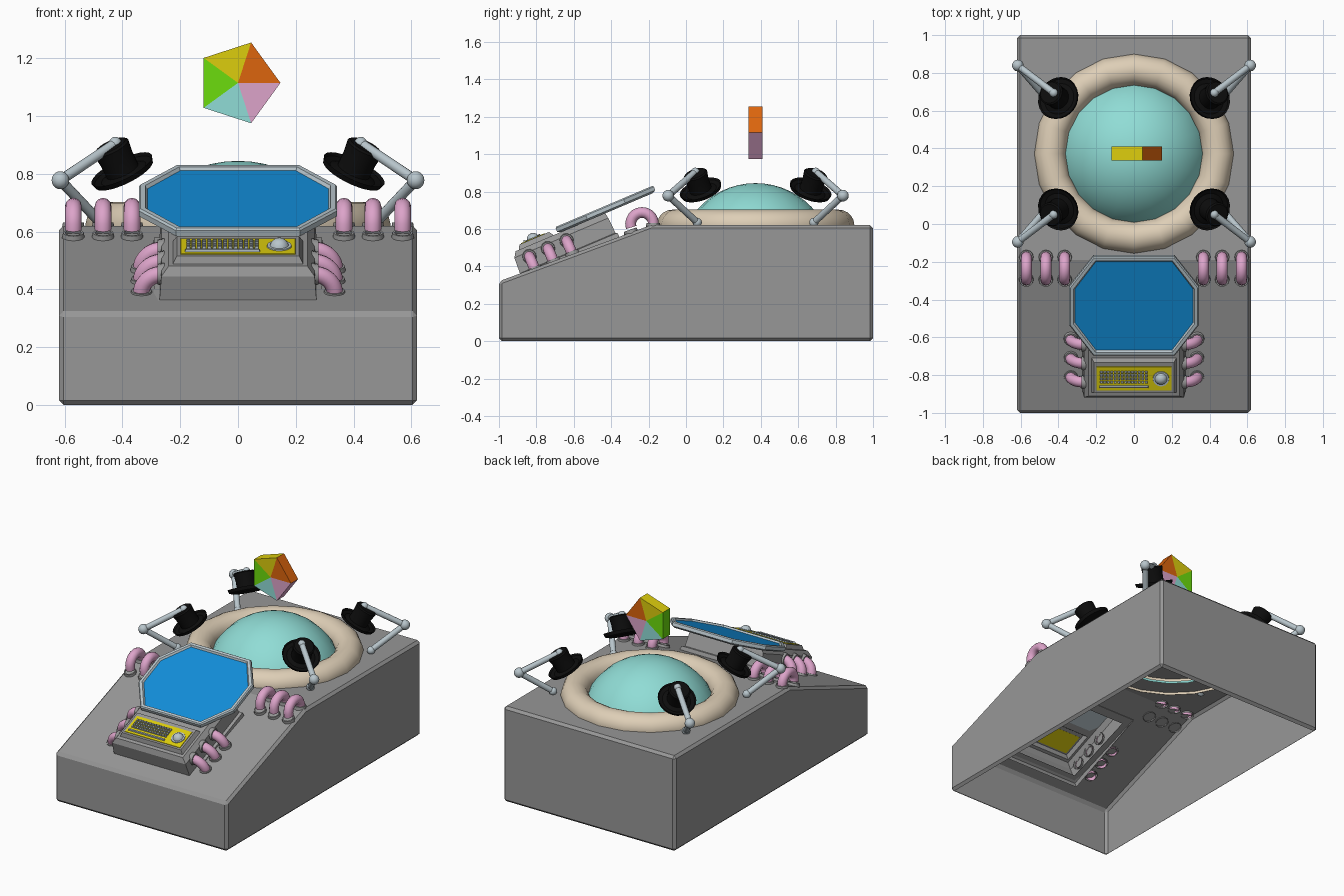
import bpy, bmesh
from math import pi, radians, sin, cos
from mathutils import Matrix, Vector

if "Cube" in bpy.data.objects:
    bpy.data.objects.remove(bpy.data.objects["Cube"])


def material(name, *rgb):
    m = bpy.data.materials.new(name)
    m.use_nodes = True
    m.diffuse_color = (*rgb, 1)
    m.node_tree.nodes["Principled BSDF"].inputs["Base Color"].default_value = (*rgb, 1)
    return m


GRAY = material("casing gray", .31, .31, .31)
METAL = material("pale metal", .48, .56, .6)
BLACK = material("hat black", .004, .004, .004)
CYAN = material("dome cyan", .28, .72, .67)
BEIGE = material("ring beige", .73, .62, .47)
PINK = material("tube pink", .72, .37, .59)
BLUE = material("screen blue", .006, .27, .7)
YELLOW = material("panel yellow", .72, .61, .004)
ORANGE = material("wedge orange", .72, .13, .004)
GREEN = material("wedge green", .15, .72, .004)


def finish(name, bm, mats, matrix=None, smooth=True):
    if matrix is not None:
        bm.transform(matrix)
    bmesh.ops.recalc_face_normals(bm, faces=bm.faces)
    me = bpy.data.meshes.new(name)
    bm.to_mesh(me)
    bm.free()
    for m in mats if isinstance(mats, list) else [mats]:
        me.materials.append(m)
    if smooth:
        me.polygons.foreach_set("use_smooth", [True] * len(me.polygons))
        me.set_sharp_from_angle(angle=radians(35))
    ob = bpy.data.objects.new(name, me)
    bpy.context.collection.objects.link(ob)
    return ob


def lathe(name, profile, mat, matrix, steps=24):
    bm = bmesh.new()
    vs = [bm.verts.new((r, 0, z)) for r, z in profile]
    es = [bm.edges.new(p) for p in zip(vs, vs[1:])]
    bmesh.ops.spin(bm, geom=vs + es, cent=(0, 0, 0), axis=(0, 0, 1), angle=2 * pi, steps=steps)
    bmesh.ops.remove_doubles(bm, verts=bm.verts, dist=1e-5)
    return finish(name, bm, mat, matrix)


def arc_tube(name, major, minor, angle, mat, matrix):
    # Bent pipe in the local XY plane, starting on +X
    bm = bmesh.new()
    c = bmesh.ops.create_circle(bm, segments=12, radius=minor,
                                matrix=Matrix.Translation((major, 0, 0)) @ Matrix.Rotation(pi / 2, 4, 'X'))
    bmesh.ops.spin(bm, geom=c["verts"] + bm.edges[:], cent=(0, 0, 0), axis=(0, 0, 1), angle=angle, steps=12)
    return finish(name, bm, mat, matrix)


def loft(name, rings, mat, matrix, caps=(True, True)):
    bm = bmesh.new()
    loops = [[bm.verts.new(p) for p in ring] for ring in rings]
    n = len(loops[0])
    for a, b in zip(loops, loops[1:]):
        for i in range(n):
            j = (i + 1) % n
            bm.faces.new((a[i], a[j], b[j], b[i]))
    for use, loop in zip(caps, (loops[0], loops[-1])):
        if use:
            bm.faces.new(loop)
    return finish(name, bm, mat, matrix, False)


def rect(x, v0, v1, w, cx=0):
    return [(cx - x, v0, w), (cx + x, v0, w), (cx + x, v1, w), (cx - x, v1, w)]


def ball(name, pos, r, mat):
    bm = bmesh.new()
    bmesh.ops.create_uvsphere(bm, u_segments=14, v_segments=10, radius=r)
    finish(name, bm, mat, Matrix.Translation(pos))


def rod(name, a, b, r, mat):
    a, b = Vector(a), Vector(b)
    bm = bmesh.new()
    bmesh.ops.create_cone(bm, cap_ends=True, segments=12, radius1=r, radius2=r, depth=(b - a).length)
    finish(name, bm, mat, Matrix.Translation((a + b) / 2) @ (b - a).to_track_quat('Z', 'Y').to_matrix().to_4x4())


# Hollow wedge casing, open below and under the console
section = [(-1, 0), (-1, .32), (-.86, .372), (-.41, .538), (-.19, .62), (1, .62), (1, 0)]
stations = (-.62, -.25, .25, .62)
bm = bmesh.new()
rows = [[bm.verts.new((x, y, z)) for y, z in section] for x in stations]
for k, (a, b) in enumerate(zip(rows, rows[1:])):
    for i in range(len(section)):
        if (k, i) != (1, 2):
            j = (i + 1) % len(section)
            bm.faces.new((a[i], a[j], b[j], b[i]))
bm.faces.new(rows[0])
bm.faces.new(rows[-1])
bmesh.ops.recalc_face_normals(bm, faces=bm.faces)
sharp = [e for e in bm.edges if len(e.link_faces) == 2 and e.calc_face_angle() > .6]
bmesh.ops.bevel(bm, geom=sharp, offset=.016, segments=1, affect='EDGES')
under = [f for f in bm.faces if f.calc_center_median().z < .001]
bmesh.ops.delete(bm, geom=under, context='FACES')
finish("casing", bm, GRAY, smooth=False)

# Dome and surrounding ring
CY = .372
deck = Matrix.Translation((0, CY, 0))
lathe("dome", [(.415 * sin(t), .43 + .415 * cos(t)) for t in [radians(66) * i / 10 for i in range(11)]],
      CYAN, deck, 20)
lathe("dome_ring", [(.445 + .083 * cos(t), .62 + .083 * sin(t)) for t in
                    [radians(-12 + 204 * i / 12) for i in range(13)]], BEIGE, deck, 20)

# Four jointed arms, each holding a hat
for sx, xn in ((-1, "right"), (1, "left")):
    for sy, yn in ((-1, "front"), (1, "back")):
        tag = f"{yn}_{xn}"
        foot = (sx * .48, CY + sy * .312, .635)
        elbow = (sx * .615, CY + sy * .467, .778)
        wrist = (sx * .425, CY + sy * .322, .905)
        rod("lower_arm_" + tag, foot, elbow, .018, METAL)
        rod("upper_arm_" + tag, elbow, wrist, .018, METAL)
        ball("foot_joint_" + tag, foot, .025, METAL)
        ball("elbow_joint_" + tag, elbow, .031, METAL)
        ball("wrist_joint_" + tag, wrist, .023, METAL)
        lean = Vector((sx * .42, sy * .3, .86)).to_track_quat('Z', 'Y').to_matrix().to_4x4()
        hat = [(0, .113), (.058, .113), (.066, .106), (.06, .06), (.06, .012), (.085, .002),
               (.108, .008), (.116, .018), (.11, -.002), (.085, -.01), (.05, -.008), (0, -.008)]
        lathe("hat_" + tag, hat, BLACK, Matrix.Translation((sx * .395, CY + sy * .29, .8)) @ lean)

# Floating five-coloured wheel
bm = bmesh.new()
hub = [bm.verts.new((0, y, 0)) for y in (-.037, .037)]
rim = [[bm.verts.new((.147 * cos(i * 2 * pi / 5), y, .147 * sin(i * 2 * pi / 5))) for i in range(5)]
       for y in (-.037, .037)]
for i in range(5):
    j = (i + 1) % 5
    for f in ((hub[0], rim[0][i], rim[0][j]), (hub[1], rim[1][j], rim[1][i]),
              (rim[0][i], rim[1][i], rim[1][j], rim[0][j])):
        bm.faces.new(f).material_index = i
finish("colour_wheel", bm, [ORANGE, YELLOW, GREEN, CYAN, PINK], Matrix.Translation((0, CY, 1.115)), False)

# Console: local x across, y up the slope, z out of the slope
CON = Matrix.Translation((0, -.63, .459)) @ Matrix.Rotation(radians(23), 4, 'X')
loft("console", [rect(.295, -.3, .29, -.02), rect(.29, -.295, .29, .008), rect(.272, -.275, .28, .012),
                 rect(.265, -.27, .275, .1), rect(.24, -.25, .27, .13), rect(.225, -.23, -.03, .13),
                 rect(.212, -.218, -.045, .155), rect(.198, -.206, -.07, .155)],
     GRAY, CON, (False, False))
loft("key_panel", [rect(.2, -.208, -.068, .153), rect(.198, -.206, -.07, .158)], YELLOW, CON)

# Keyboard and trackball
for r in range(4):
    for c in range(14):
        x, v = -.172 + c * .0182, -.1 - r * .019
        loft("key", [rect(.0072, v - .007, v + .007, .157, x), rect(.0055, v - .005, v + .005, .166, x)],
             METAL, CON, (False, True))
loft("space_bar", [rect(.13, -.192, -.178, .157, -.054), rect(.127, -.189, -.181, .167, -.054)], METAL, CON)
lathe("trackball", [(0, .186), (.016, .183), (.028, .172), (.032, .162), (.042, .162), (.044, .155)],
      METAL, CON @ Matrix.Translation((.143, -.139, 0)))


# Octagonal screen with a raised frame
def octagon(inset, w):
    a, b, s, t = .343 - inset, .285 - inset, .215 - inset * .5, .11 - inset * .5
    pts = [(s, -b), (a, -t), (a, t), (s, b), (-s, b), (-a, t), (-a, -t), (-s, -b)]
    return [(x, v + .28, w) for x, v in pts]


SCR = CON @ Matrix.Translation((0, 0, .004))
loft("screen_frame", [octagon(.02, .125), octagon(0, .135), octagon(0, .155), octagon(.006, .162),
                      octagon(.022, .162), octagon(.03, .15)], METAL, SCR, (True, False))
loft("screen", [octagon(.029, .146), octagon(.029, .151)], BLUE, SCR)

# Pink pipes: arches over the slope crest, elbows beside the console
collar = [(.028, .012), (.036, .012), (.04, -.012)]
upright = Matrix(((0, 0, 1), (1, 0, 0), (0, 1, 0))).to_4x4()
for s in (-1, 1):
    for x in (.367, .467, .57):
        spot = Matrix.Translation((s * x, -.235, .627))
        arc_tube("arch_pipe", .061, .029, pi * 1.2, PINK,
                 spot @ upright @ Matrix.Rotation(-pi * .1, 4, 'Z'))
        lathe("arch_collar", collar, GRAY, Matrix.Translation((s * x, -.295, .585))
              @ Matrix.Rotation(radians(20), 4, 'X'), 12)
        lathe("arch_collar", collar, GRAY, Matrix.Translation((s * x, -.175, .62)), 12)
    for v in (-.193, -.085, .023):
        side = CON @ Matrix.Scale(s, 4, (1, 0, 0)) @ Matrix.Translation((.262, v, .002))
        arc_tube("elbow_pipe", .073, .029, radians(105), PINK,
                 side @ Matrix.Rotation(pi / 2, 4, 'X') @ Matrix.Rotation(radians(-15), 4, 'Z'))
        lathe("slope_collar", collar, GRAY, side @ Matrix.Translation((.072, 0, 0)), 12)
        lathe("wall_collar", collar, GRAY, side @ Matrix.Translation((.005, 0, .073))
              @ Matrix.Rotation(pi / 2, 4, 'Y'), 12)
